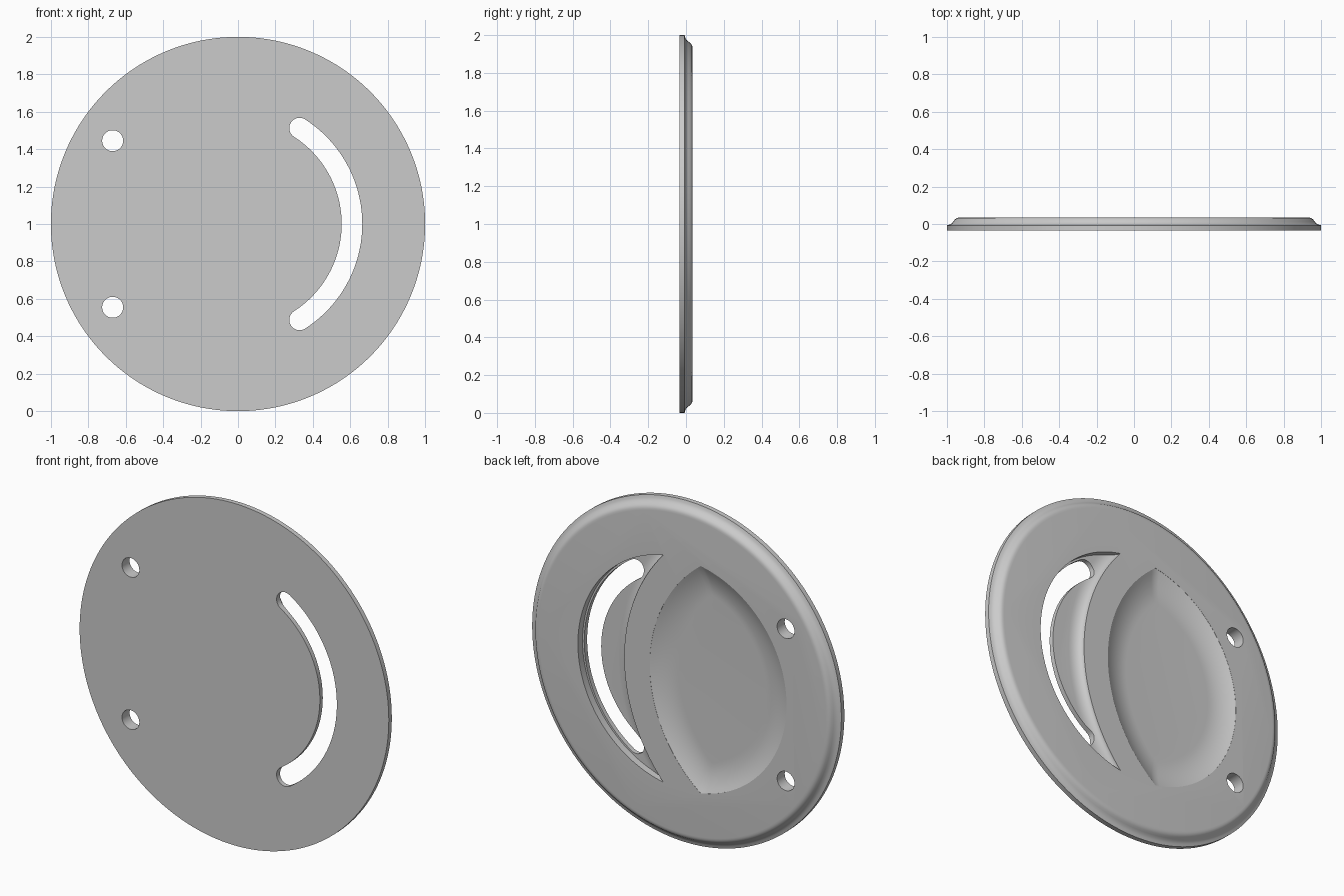
import bpy, bmesh
from math import sin, cos, pi, radians, acos, atan2

cube = bpy.data.objects.get("Cube")
if cube:
    bpy.data.objects.remove(cube)

FRONT, BACK, FLOOR = -0.035, 0.035, -0.008
POCKET_R = 0.675          # circle enclosing both recesses
RIB_X = -0.625            # centre of the curved rib
RIB_IN, RIB_OUT = 0.835, 1.0


def arc(cx, cz, r, a0, a1, n):
    """Points along an arc, both ends included."""
    return [(cx + r * cos(a0 + (a1 - a0) * i / n),
             cz + r * sin(a0 + (a1 - a0) * i / n)) for i in range(n + 1)]


def circle(r, cx=0, cz=0, n=160):
    return arc(cx, cz, r, 0, 2 * pi, n)[:-1]


def loft(name, rings):
    """Solid through stacked outlines; rings = [(y, [(x, z), ...]), ...]."""
    bm = bmesh.new()
    loops = [[bm.verts.new((x, y, z + 1)) for x, z in pts] for y, pts in rings]
    n = len(loops[0])
    for a, b in zip(loops, loops[1:]):
        for i in range(n):
            j = (i + 1) % n
            bm.faces.new((a[i], a[j], b[j], b[i]))
    bm.faces.new(loops[0])
    bm.faces.new(loops[-1])
    bmesh.ops.recalc_face_normals(bm, faces=bm.faces)
    mesh = bpy.data.meshes.new(name)
    bm.to_mesh(mesh)
    bm.free()
    ob = bpy.data.objects.new(name, mesh)
    bpy.context.collection.objects.link(ob)
    return ob


def crossing(r, rib_r):
    """Angles, about each centre, where the pocket and rib circles meet."""
    d = -RIB_X
    x = (rib_r ** 2 - r ** 2 - d ** 2) / (2 * d)
    a = acos(x / r)
    return a, atan2(r * sin(a), x + d)


def bowl_outline(t):
    r, rib_r = POCKET_R - t, RIB_IN - t
    a, b = crossing(r, rib_r)
    return arc(0, 0, r, a, 2 * pi - a, 64)[:-1] + arc(RIB_X, 0, rib_r, -b, b, 48)[:-1]


def crescent_outline(t):
    rib_r = RIB_OUT + t
    a, b = crossing(POCKET_R, rib_r)
    return arc(0, 0, POCKET_R, -a, a, 64)[:-1] + arc(RIB_X, 0, rib_r, b, -b, 48)[:-1]


# Round plate with a stepped, rounded back rim
profile = [(1, FRONT), (1, -0.007), (0.985, -0.003), (0.973, 0.004), (0.965, 0.014),
           (0.957, 0.024), (0.948, 0.031), (0.938, 0.034), (0.928, BACK)]
plate = loft("round_plate", [(y, circle(r)) for r, y in profile])

# Shallow bowl with softly curved sides
steps = [i / 8 for i in range(9)]
top = BACK - 0.001
depth = top - FLOOR
bowl = [(0.08, bowl_outline(0))]
bowl += [(top - depth * (1 - (1 - u) ** 2), bowl_outline(0.16 * u)) for u in steps]

# Crescent recess with a filleted rib wall
crescent = [(0.08, crescent_outline(0))]
crescent += [(top - depth * sin(u * pi / 2), crescent_outline(0.07 * (1 - cos(u * pi / 2))))
             for u in steps]

# Curved slot with round ends
mid, half, end = 0.609, 0.055, radians(57.3)
ex, ez = mid * cos(end), mid * sin(end)
slot = (arc(0, 0, mid + half, -end, end, 64)[:-1]
        + arc(ex, ez, half, end, end + pi, 16)[:-1]
        + arc(0, 0, mid - half, end, -end, 64)[:-1]
        + arc(ex, -ez, half, pi - end, 2 * pi - end, 16)[:-1])


def through(pts):
    return [(-0.1, pts), (0.1, pts)]


cutters = [loft("bowl_cutter", bowl), loft("crescent_cutter", crescent),
           loft("slot_cutter", through(slot))]
# Two mounting holes
for side in (-1, 1):
    cutters.append(loft("hole_cutter", through(circle(0.056, -0.67, side * 0.445, 40))))

bpy.context.view_layer.objects.active = plate
for cutter in cutters:
    cutter.hide_render = True
    mod = plate.modifiers.new(cutter.name, "BOOLEAN")
    mod.operation = "DIFFERENCE"
    mod.solver = "EXACT"
    mod.object = cutter
    bpy.ops.object.modifier_apply(modifier=mod.name)
    bpy.data.objects.remove(cutter)

# Plain grey metal
grey = bpy.data.materials.new("plain_grey")
grey.use_nodes = True
colour = (0.6, 0.6, 0.6, 1)
grey.diffuse_color = colour
grey.node_tree.nodes["Principled BSDF"].inputs["Base Color"].default_value = colour
plate.data.materials.clear()
plate.data.materials.append(grey)

bpy.ops.object.select_all(action="DESELECT")
plate.select_set(True)
bpy.ops.object.shade_smooth_by_angle(angle=radians(30))
